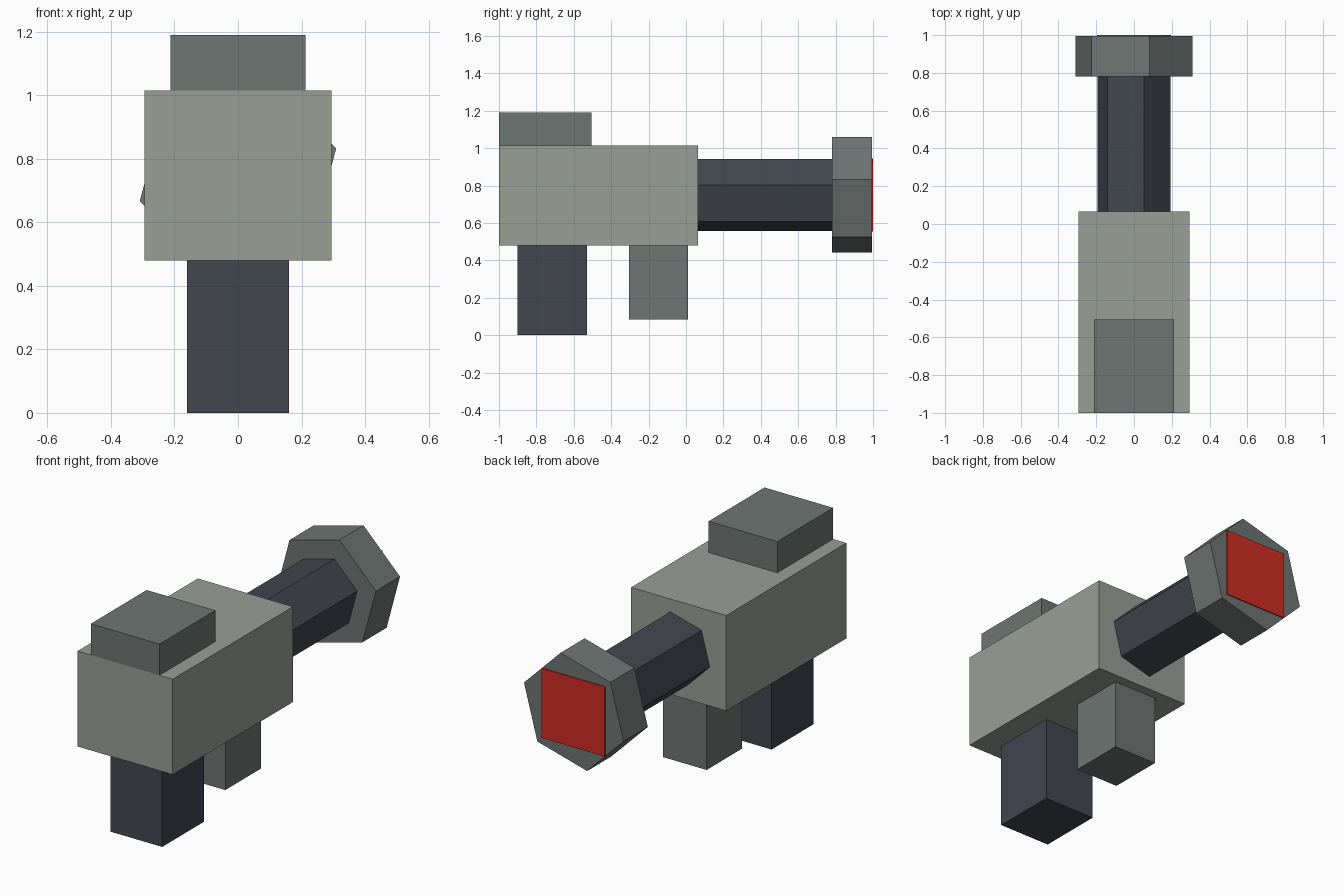
import bpy
import math
from mathutils import Matrix

cube = bpy.data.objects.get("Cube")
if cube:
    bpy.data.objects.remove(cube, do_unlink=True)


def to_linear(c):
    c /= 255
    return c / 12.92 if c <= 0.04045 else ((c + 0.055) / 1.055) ** 2.4


def material(name, *rgb):
    colour = [to_linear(c) for c in rgb] + [1.0]
    mat = bpy.data.materials.new(name)
    mat.use_nodes = True
    mat.diffuse_color = colour
    bsdf = next(n for n in mat.node_tree.nodes if n.type == 'BSDF_PRINCIPLED')
    bsdf.inputs["Base Color"].default_value = colour
    return mat


pale_grey = material("pale grey", 152, 159, 150)
mid_grey = material("mid grey", 110, 118, 115)
dark_slate = material("dark slate", 66, 70, 79)
red = material("red", 208, 46, 36)


def finish(name, mat):
    obj = bpy.context.object
    obj.name = obj.data.name = name
    obj.data.materials.append(mat)
    return obj


def box(name, mat, width, y0, y1, z0, z1):
    """Box centred on x, given by its y and z ranges."""
    bpy.ops.mesh.primitive_cube_add(size=1)
    obj = finish(name, mat)
    centre = Matrix.Translation((0, (y0 + y1) / 2, (z0 + z1) / 2))
    obj.data.transform(centre @ Matrix.Diagonal((width, y1 - y0, z1 - z0, 1)))


def hex_tube(name, mat, radius, y0, y1):
    """Hexagonal prism along y, with one corner 15 degrees above +x."""
    bpy.ops.mesh.primitive_cylinder_add(vertices=6, radius=radius, depth=y1 - y0)
    obj = finish(name, mat)
    # Cylinder corners start at +y, so turn them before laying it along y
    spin = Matrix.Rotation(math.radians(-15), 4, 'Z')
    lay = Matrix.Rotation(math.radians(90), 4, 'X')
    obj.data.transform(Matrix.Translation((0, (y0 + y1) / 2, AXIS_Z)) @ lay @ spin)


AXIS_Z = 0.75

# Main body and the raised block on top
box("body", pale_grey, 0.59, -1.0, 0.065, 0.48, 1.015)
box("top_block", mid_grey, 0.426, -1.0, -0.505, 1.015, 1.19)

# Grips below the body
box("main_grip", dark_slate, 0.32, -0.9, -0.53, 0.0, 0.48)
box("second_grip", mid_grey, 0.27, -0.305, 0.01, 0.085, 0.48)

# Barrel, muzzle and the red plate on its end
hex_tube("barrel", dark_slate, 0.2, 0.065, 0.78)
hex_tube("muzzle", mid_grey, 0.32, 0.78, 0.994)
box("muzzle_plate", red, 0.39, 0.994, 1.0, AXIS_Z - 0.195, AXIS_Z + 0.195)
